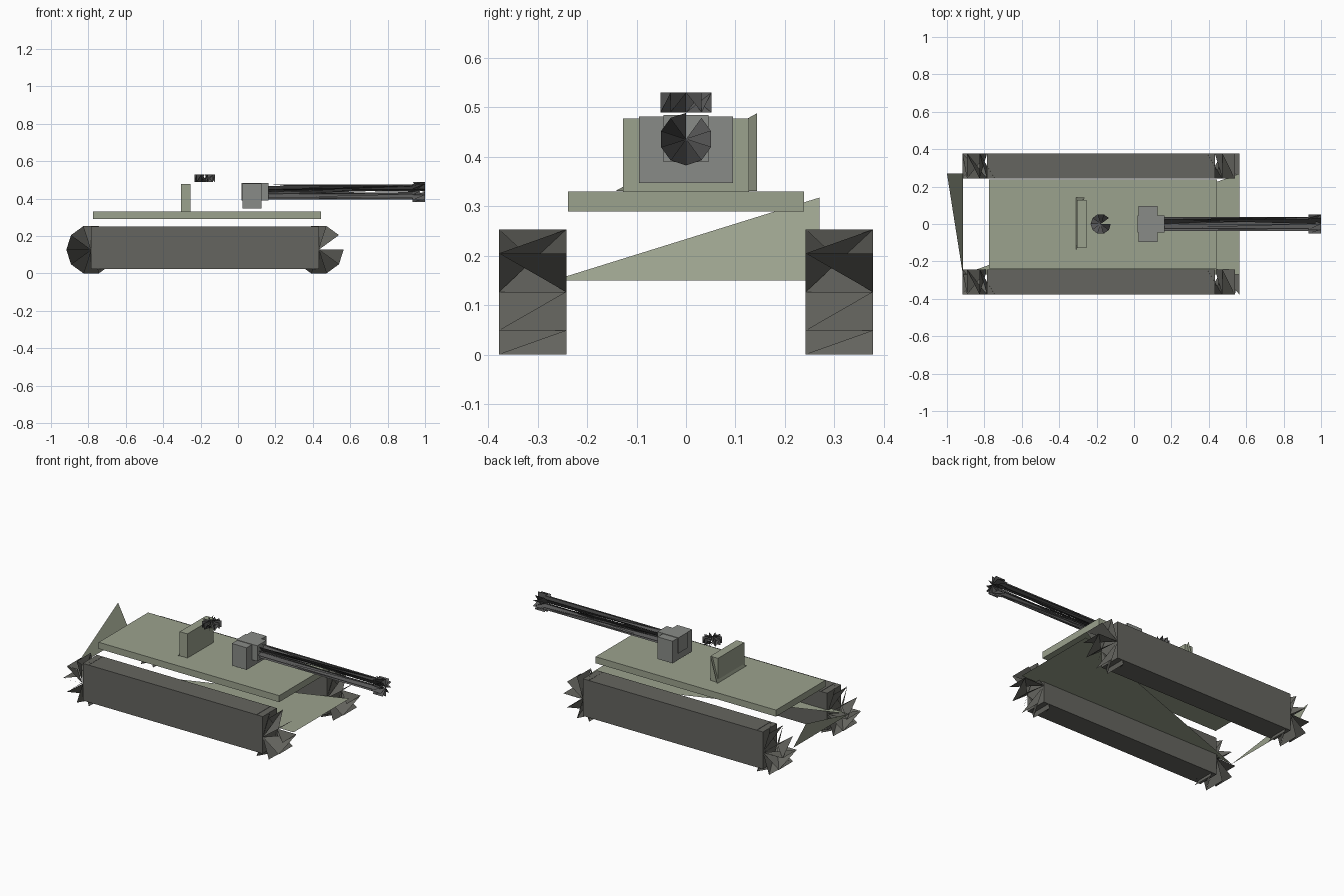
import bpy
from math import sin, cos, tau

if "Cube" in bpy.data.objects:
    bpy.data.objects.remove(bpy.data.objects["Cube"])


def paint(name, rgb):
    m = bpy.data.materials.new(name)
    m.diffuse_color = (*rgb, 1)
    m.use_nodes = True
    m.node_tree.nodes["Principled BSDF"].inputs["Base Color"].default_value = m.diffuse_color
    return m


GREEN = paint("armour_green", (0.33, 0.36, 0.27))
DARK = paint("track_grey", (0.13, 0.13, 0.115))
GREY = paint("mantlet_grey", (0.25, 0.26, 0.245))
STEEL = paint("gun_steel", (0.10, 0.10, 0.10))


def add(name, verts, faces, mat):
    me = bpy.data.meshes.new(name)
    me.from_pydata(verts, [], faces)
    me.materials.append(mat)
    ob = bpy.data.objects.new(name, me)
    bpy.context.collection.objects.link(ob)
    return ob


def box(name, xs, ys, zs, mat):
    v = [(x, y, z) for x in xs for y in ys for z in zs]
    f = [(0, 1, 3, 2), (4, 6, 7, 5), (0, 4, 5, 1),
         (2, 3, 7, 6), (0, 2, 6, 4), (1, 5, 7, 3)]
    return add(name, v, f, mat)


def finned_drum(name, axis, lo, hi, centre, r, mat, n=10):
    """Open spiky drum: twisted wedges zigzagging between its two end rings."""
    def place(t, u, w):
        p, q = centre[0] + u, centre[1] + w
        return {'x': (t, p, q), 'y': (p, t, q), 'z': (p, q, t)}[axis]
    v = [place(lo, 0, 0), place(hi, 0, 0)]
    for i in range(n):
        c, s = r * cos(tau * i / n), r * sin(tau * i / n)
        u, w = (s, c) if axis == 'x' else (c, s)
        v += [place(lo, u, w), place(hi, u, w)]
    f = []
    for i in range(n):
        a, b = 2 + 2 * i, 3 + 2 * i
        b_next = 3 + 2 * ((i + 1) % n)
        f.append((1, a, b))
        if i:                                  # one wedge is left open
            f.append((0, a, b_next))
    return add(name, v, f, mat)


def open_shell(name, front, rear_low, rear_top, half, z0, z1, mat):
    """Triangular floor plate and sloping triangular rear plate."""
    v = [(front, -half, z0), (front, half, z0), (rear_low, -half, z0),
         (rear_low, half, z0), (rear_top, half, z1)]
    return add(name, v, [(0, 1, 2), (2, 3, 4)], mat)


# Tracks with their round ends
for side, y0, y1 in (("right", -0.378, -0.242), ("left", 0.242, 0.378)):
    box(side + "_track", (-0.785, 0.432), (y0, y1), (0.025, 0.252), DARK)
    for end, x in (("rear", -0.785), ("front", 0.432)):
        finned_drum(f"{side}_{end}_track_end", 'y', y0, y1,
                    (x, 0.127), 0.133, DARK)

# Hull and turret plates
open_shell("hull_plates", 0.565, -0.915, -1.0, 0.27, 0.15, 0.318, GREEN)
box("deck", (-0.775, 0.445), (-0.238, 0.238), (0.29, 0.33), GREEN)
open_shell("turret_plates", 0.08, -0.31, -0.265, 0.143, 0.331, 0.488, GREEN)
box("turret_rear_box", (-0.305, -0.253), (-0.127, 0.127), (0.33, 0.478), GREEN)

# Hatch
finned_drum("hatch", 'z', 0.49, 0.53, (-0.178, 0), 0.054, STEEL)

# Mantlet and gun
box("mantlet", (0.025, 0.125), (-0.095, 0.095), (0.347, 0.482), GREY)
box("gun_collar", (0.02, 0.162), (-0.045, 0.045), (0.39, 0.485), GREY)
finned_drum("barrel", 'x', 0.155, 0.97, (0, 0.436), 0.040, STEEL)
finned_drum("muzzle", 'x', 0.933, 1.0, (0, 0.436), 0.053, STEEL)
